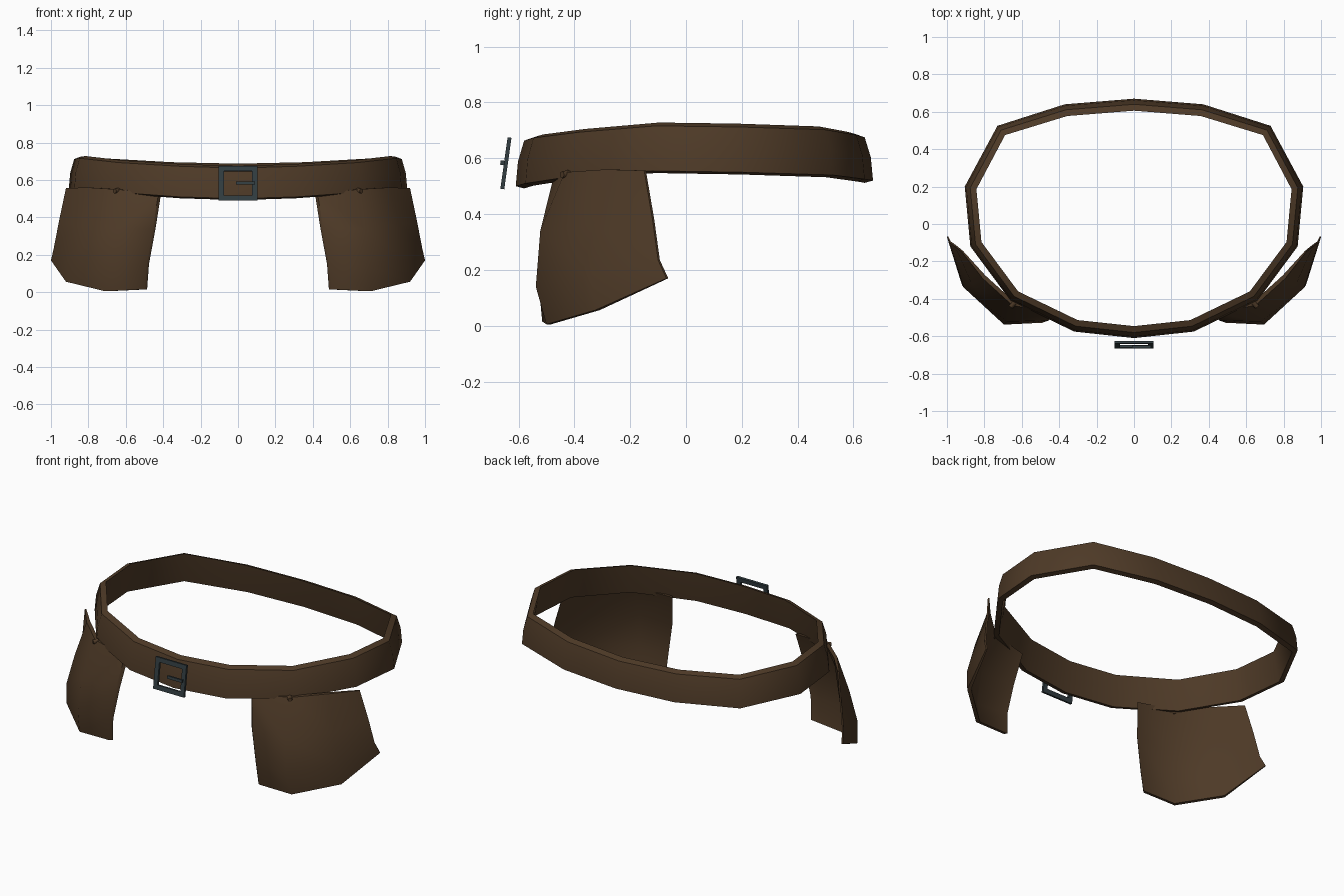
import bpy, bmesh, math
from mathutils import Vector, Matrix

if "Cube" in bpy.data.objects:
    bpy.data.objects.remove(bpy.data.objects["Cube"])


def material(name, rgb):
    m = bpy.data.materials.new(name)
    m.diffuse_color = (*rgb, 1)
    m.use_nodes = True
    m.node_tree.nodes["Principled BSDF"].inputs["Base Color"].default_value = m.diffuse_color
    return m


leather = material("brown leather", (0.076, 0.042, 0.020))
metal = material("dark steel", (0.032, 0.047, 0.053))


def finish(name, bm, mat, angle=45):
    bmesh.ops.recalc_face_normals(bm, faces=bm.faces)
    me = bpy.data.meshes.new(name)
    bm.to_mesh(me)
    bm.free()
    ob = bpy.data.objects.new(name, me)
    bpy.context.collection.objects.link(ob)
    me.materials.append(mat)
    bpy.ops.object.select_all(action='DESELECT')
    ob.select_set(True)
    bpy.context.view_layer.objects.active = ob
    bpy.ops.object.shade_smooth_by_angle(angle=math.radians(angle))
    return ob


# Belt: slanted strap section swept round a 14-sided loop
# each station: x, y of the lower outer edge, z of bottom, z of top
half = [(0, -0.61, 0.50, 0.675), (0.32, -0.575, 0.51, 0.685),
        (0.66, -0.41, 0.535, 0.705), (0.875, -0.12, 0.555, 0.728),
        (0.905, 0.20, 0.55, 0.724), (0.73, 0.525, 0.54, 0.714),
        (0.37, 0.64, 0.525, 0.695), (0, 0.67, 0.52, 0.687)]
loop = half + [(-x, y, a, b) for x, y, a, b in half[-2:0:-1]]
n = len(loop)
bm = bmesh.new()
rings = []
for i, (x, y, zb, zt) in enumerate(loop):
    prev, nxt = Vector(loop[i - 1][:2]), Vector(loop[(i + 1) % n][:2])
    t = (nxt - prev).normalized()
    inward = Vector((-t.y, t.x))
    section = [(0, zb), (0.008, (zb + zt) / 2), (0.030, zt - 0.012),
               (0.064, zt), (0.050, (zb + zt) / 2), (0.030, zb - 0.008)]
    rings.append([bm.verts.new((x + inward.x * d, y + inward.y * d, z))
                  for d, z in section])
for i in range(n):
    a, b = rings[i], rings[(i + 1) % n]
    for k in range(6):
        m = (k + 1) % 6
        bm.faces.new((a[k], b[k], b[m], a[m]))
finish("belt", bm, leather)

# Hanging pouch panels: curved sheets with bottoms tucked in
rows = [[(0.425, -0.475, 0.53), (0.65, -0.435, 0.55), (0.81, -0.29, 0.56), (0.92, -0.15, 0.556)],
        [(0.455, -0.515, 0.34), (0.68, -0.522, 0.34), (0.865, -0.325, 0.36), (0.957, -0.12, 0.38)],
        [(0.49, -0.528, 0.15), (0.695, -0.538, 0.14), (0.91, -0.34, 0.18), (0.985, -0.10, 0.235)],
        [(0.50, -0.515, 0.015), (0.71, -0.50, 0.005), (0.92, -0.325, 0.056), (1.0, -0.07, 0.17)]]
for side, s in (("left", -1), ("right", 1)):
    bm = bmesh.new()
    outer = [[bm.verts.new((x * s, y, z)) for x, y, z in r] for r in rows]
    shift = Vector((-0.014 * s, 0.016, 0))
    inner = [[bm.verts.new(v.co + shift * (0.4 if c == 3 else 1))
              for c, v in enumerate(r)] for r in outer]
    for g in (outer, inner):
        for r in range(3):
            for c in range(3):
                bm.faces.new((g[r][c], g[r][c + 1], g[r + 1][c + 1], g[r + 1][c]))

    def rim(g):
        return g[0] + [g[1][3], g[2][3]] + g[3][::-1] + [g[2][0], g[1][0]]

    ro, ri = rim(outer), rim(inner)
    for i in range(len(ro)):
        j = (i + 1) % len(ro)
        bm.faces.new((ro[i], ro[j], ri[j], ri[i]))
    finish(side + "_pouch", bm, leather, 50)

    # Small fastening stud where panel meets belt
    bm = bmesh.new()
    bmesh.ops.create_cone(bm, cap_ends=True, segments=8, radius1=0.017,
                          radius2=0.012, depth=0.03)
    turn = Matrix.Rotation(s * math.radians(40), 4, 'Z') @ Matrix.Rotation(math.pi / 2, 4, 'X')
    bmesh.ops.transform(bm, verts=bm.verts,
                        matrix=Matrix.Translation((0.65 * s, -0.433, 0.541)) @ turn)
    finish(side + "_pouch_stud", bm, leather)

# Buckle: tilted rectangular frame and tongue
tilt = Matrix.Translation((0, -0.645, 0.582)) @ Matrix.Rotation(math.radians(-8), 4, 'X')
bm = bmesh.new()
frame = []
for w, h in ((0.103, 0.093), (0.076, 0.066)):
    for y in (-0.007, 0.007):
        frame.append([bm.verts.new((x * w, y, z * h))
                      for x, z in ((-1, -1), (1, -1), (1, 1), (-1, 1))])
fo, bo, fi, bi = frame
for a, b in ((fo, fi), (fi, bi), (bi, bo), (bo, fo)):
    for i in range(4):
        j = (i + 1) % 4
        bm.faces.new((a[i], a[j], b[j], b[i]))
bmesh.ops.transform(bm, verts=bm.verts, matrix=tilt)
finish("buckle_frame", bm, metal, 30)

bm = bmesh.new()
bmesh.ops.create_cube(bm, size=1)
bmesh.ops.transform(bm, verts=bm.verts, matrix=tilt @ Matrix.Translation((0.04, -0.013, 0))
                    @ Matrix.Diagonal((0.10, 0.014, 0.016, 1)))
finish("buckle_tongue", bm, metal, 30)
